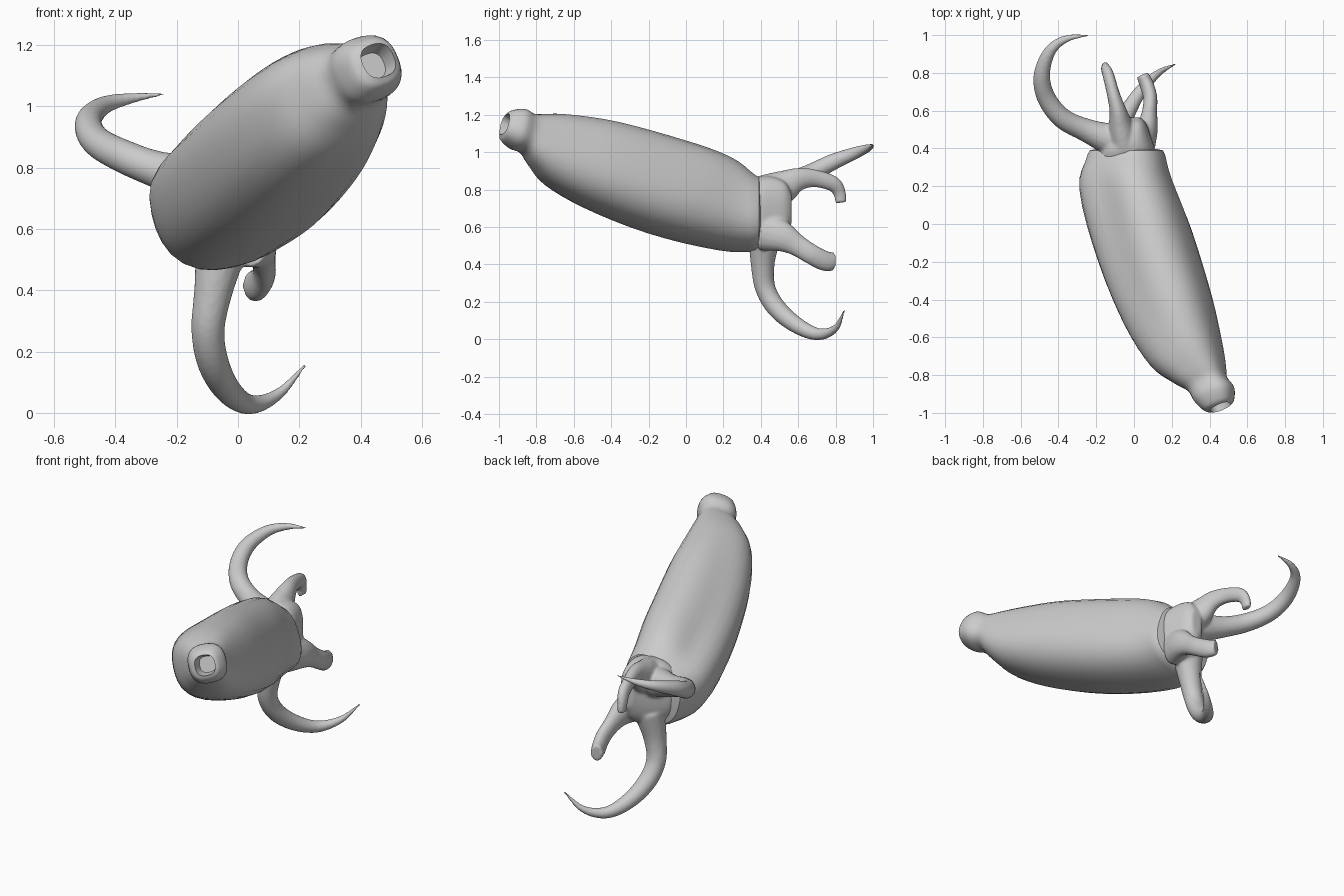
import bpy, bmesh, math
from mathutils import Vector

if "Cube" in bpy.data.objects:
    bpy.data.objects.remove(bpy.data.objects["Cube"])


def spline(rows, steps):
    """Catmull-Rom interpolation through rows of numbers."""
    pts = [Vector(r) for r in rows]
    out = []
    for i in range(len(pts) - 1):
        b, c = pts[i], pts[i + 1]
        a = pts[i - 1] if i else b * 2 - c
        d = pts[i + 2] if i + 2 < len(pts) else c * 2 - b
        for k in range(steps):
            t = k / steps
            out.append(0.5 * (2 * b + (c - a) * t + (2 * a - 5 * b + 4 * c - d) * t * t
                              + (3 * b - a - 3 * c + d) * t ** 3))
    return out + [pts[-1]]


def bump(a, mid, width=38):
    """Bell curve over angle, in degrees."""
    d = (math.degrees(a) - mid + 180) % 360 - 180
    return math.exp(-(d / width) ** 2)


def ring(center, n, ref, rx, ry, power=2.0, rot=0.0, sides=32, cut=0.0, gain=0.0):
    """Rounded-square section facing n; cut trims the upper left, gain fills the lower right."""
    n = n.normalized()
    u = ref.cross(n).normalized()
    v = n.cross(u)
    out = []
    for k in range(sides):
        a = 2 * math.pi * k / sides
        f = (abs(math.cos(a)) ** power + abs(math.sin(a)) ** power) ** (-1 / power)
        f *= 1 - cut * bump(a + rot, 133) + gain * bump(a + rot, -49)
        out.append(center + u * (rx * f * math.cos(a + rot)) + v * (ry * f * math.sin(a + rot)))
    return out


def loft(bm, rings):
    loops = [[bm.verts.new(p) for p in r] for r in rings]
    for a, b in zip(loops, loops[1:]):
        for k in range(len(a)):
            j = (k + 1) % len(a)
            bm.faces.new((a[k], a[j], b[j], b[k]))
    bm.faces.new(loops[0][::-1])
    bm.faces.new(loops[-1])


def finish(name, bm):
    bmesh.ops.recalc_face_normals(bm, faces=bm.faces)
    me = bpy.data.meshes.new(name)
    bm.to_mesh(me)
    bm.free()
    ob = bpy.data.objects.new(name, me)
    bpy.context.collection.objects.link(ob)
    bpy.ops.object.select_all(action='DESELECT')
    ob.select_set(True)
    bpy.context.view_layer.objects.active = ob
    bpy.ops.object.shade_smooth_by_angle(angle=math.radians(40))
    return ob


Z, X = Vector((0, 0, 1)), Vector((1, 0, 0))
D = (0.336, -0.893, 0.302)

# Body: centre, facing direction, radius, cut, gain, from rear rim to nozzle
stations = [
    (-0.045, 0.37, 0.675, 0, -1, 0, 0.205, 0.14, 0.0),
    (-0.055, 0.21, 0.73, 0.10, -0.98, 0.10, 0.250, 0.32, 0.04),
    (0.045, -0.12, 0.825, *D, 0.26, 0.25, 0.10),
    (0.165, -0.45, 0.935, *D, 0.24, 0.18, 0.12),
    (0.265, -0.68, 1.015, *D, 0.194, 0.06, 0.14),
    (0.34, -0.79, 1.07, *D, 0.14, 0.0, 0.16),
    (0.387, -0.845, 1.10, *D, 0.108, 0.0, 0.04),
    (0.424, -0.90, 1.125, *D, 0.110, 0.0, 0.0),
    (0.447, -0.955, 1.142, *D, 0.085, 0.0, 0.0),
    (0.458, -0.97, 1.150, *D, 0.058, 0.0, 0.0),
]
rot = math.radians(17)
body = [ring(Vector(s[:3]), Vector(s[3:6]), Z, s[6] * 0.98, s[6] * 0.98, 2.6, rot,
             cut=s[7], gain=s[8]) for s in spline(stations, 4)]
# Closed rear end and nozzle hole
rear = [ring(Vector((-0.045, y, 0.675)), Vector((0, -1, 0)), Z, r, r, 2.6, rot, cut=0.14)
        for y, r in ((0.405, 0.12), (0.39, 0.19))]
hole = ring(Vector((0.437, -0.915, 1.13)), Vector(D), Z, 0.045, 0.045, 2.6, rot)
bm = bmesh.new()
loft(bm, rear + body + [hole])
finish("mantle_body", bm)

# Head and tentacles, fused into one smooth surface
bm = bmesh.new()
head = [(-0.045, 0.32, 0.68, 0.15, 0.16), (-0.04, 0.39, 0.68, 0.15, 0.19),
        (-0.02, 0.46, 0.68, 0.11, 0.19), (0.0, 0.53, 0.69, 0.065, 0.15),
        (0.0, 0.565, 0.70, 0.035, 0.08)]
loft(bm, [ring(Vector(s[:3]), Vector((0, 1, 0)), Z, s[3], s[4], 2.6)
          for s in spline(head, 3)])

# Tentacles: reference axis, flattening, path of x, y, z, radius
tentacles = [
    (Z, 1.0, [(-0.08, 0.43, 0.75, 0.095), (-0.25, 0.495, 0.79, 0.063), (-0.38, 0.56, 0.84, 0.055),
              (-0.465, 0.67, 0.89, 0.05), (-0.488, 0.79, 0.95, 0.044), (-0.445, 0.915, 1.0, 0.032),
              (-0.36, 0.98, 1.025, 0.02), (-0.24, 1.0, 1.042, 0.006)]),
    (X, 1.0, [(-0.05, 0.42, 0.56, 0.09), (-0.08, 0.41, 0.40, 0.064), (-0.098, 0.425, 0.27, 0.055),
              (-0.08, 0.49, 0.16, 0.052), (-0.03, 0.60, 0.07, 0.044), (0.04, 0.71, 0.027, 0.033),
              (0.13, 0.80, 0.06, 0.02), (0.222, 0.848, 0.158, 0.006)]),
    (X, 0.72, [(-0.05, 0.42, 0.77, 0.11), (-0.07, 0.52, 0.815, 0.09), (-0.085, 0.60, 0.855, 0.063),
               (-0.11, 0.69, 0.86, 0.048), (-0.135, 0.785, 0.832, 0.043),
               (-0.15, 0.82, 0.785, 0.035), (-0.152, 0.828, 0.73, 0.03)]),
    (X, 0.68, [(0.04, 0.42, 0.58, 0.11), (0.07, 0.51, 0.55, 0.085), (0.082, 0.59, 0.505, 0.06),
               (0.086, 0.67, 0.455, 0.055), (0.066, 0.74, 0.42, 0.055), (0.045, 0.79, 0.415, 0.05)]),
]
for ref, flat, path in tentacles:
    pts = spline(path, 5)
    rings = []
    for i, p in enumerate(pts):
        n = (pts[min(i + 1, len(pts) - 1)] - pts[max(i - 1, 0)]).to_3d()
        rings.append(ring(p.to_3d(), n, ref, p[3], p[3] * flat, sides=16))
    loft(bm, rings)
ob = finish("head_and_tentacles", bm)
m = ob.modifiers.new("fuse", 'REMESH')
m.mode = 'VOXEL'
m.voxel_size = 0.008
m.use_smooth_shade = True
m = ob.modifiers.new("soften", 'SMOOTH')
m.factor = 0.5
m.iterations = 10
